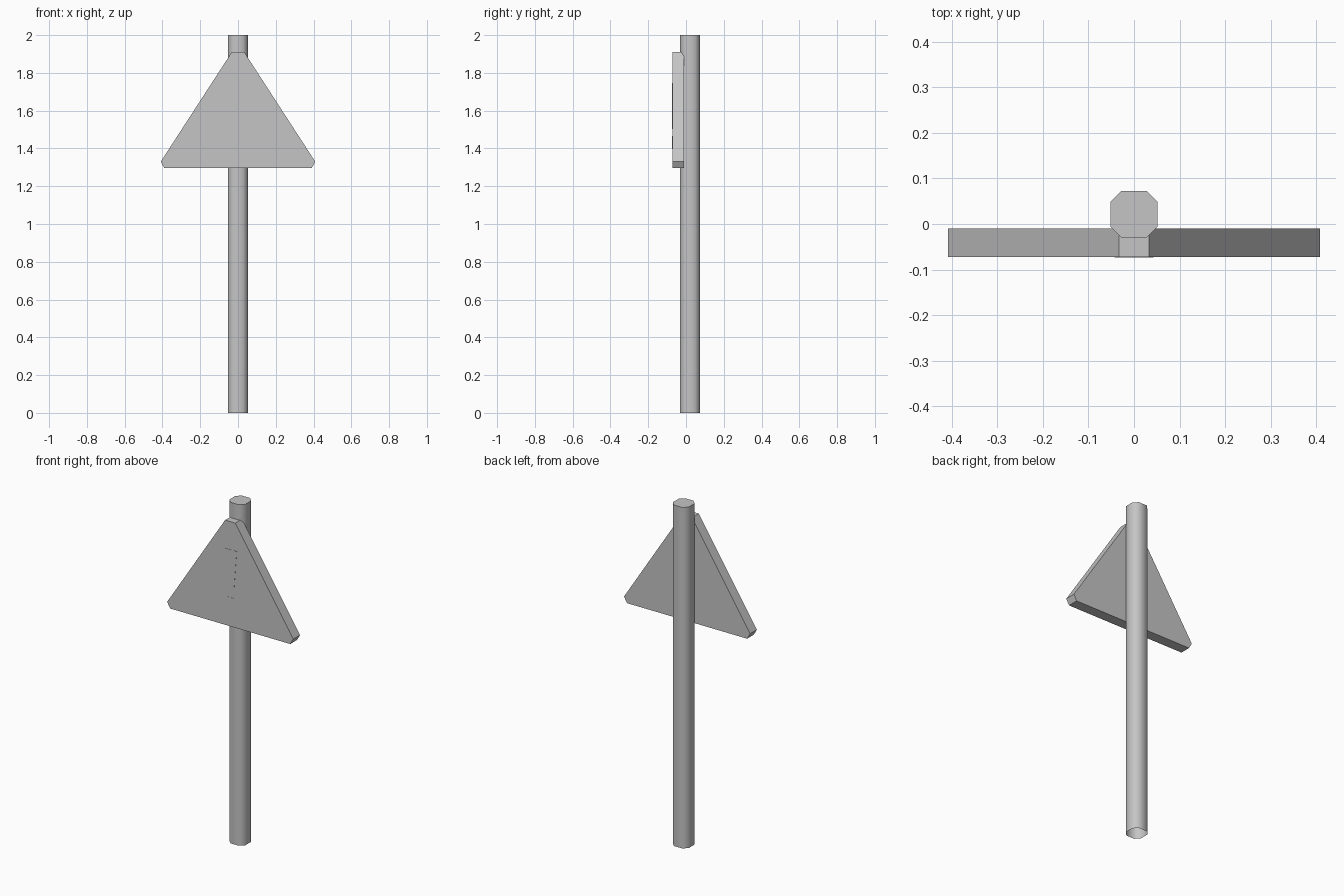
import bpy, bmesh, math

cube = bpy.data.objects.get("Cube")
if cube:
    bpy.data.objects.remove(cube, do_unlink=True)

grey = bpy.data.materials.new("plain grey")
grey.use_nodes = True
colour = (0.56, 0.56, 0.56, 1)
grey.diffuse_color = colour
grey.node_tree.nodes["Principled BSDF"].inputs["Base Color"].default_value = colour


def prism(name, outline, offset, open_start=False):
    """Extrude a closed 3D outline along an offset vector."""
    bm = bmesh.new()
    start = bm.faces.new([bm.verts.new(p) for p in outline])
    result = bmesh.ops.extrude_face_region(bm, geom=[start], use_keep_orig=True)
    moved = [v for v in result["geom"] if isinstance(v, bmesh.types.BMVert)]
    bmesh.ops.translate(bm, verts=moved, vec=offset)
    bmesh.ops.recalc_face_normals(bm, faces=bm.faces)
    if open_start:
        bmesh.ops.delete(bm, geom=[start], context="FACES_ONLY")
    mesh = bpy.data.meshes.new(name)
    bm.to_mesh(mesh)
    bm.free()
    mesh.materials.append(grey)
    obj = bpy.data.objects.new(name, mesh)
    bpy.context.collection.objects.link(obj)
    return obj


def mirrored(half, y):
    """Full outline in the XZ plane from its +x half, listed top to bottom."""
    right = [(x, y, z) for x, z in half]
    left = [(-x, y, z) for x, z in reversed(half)]
    return right + left


# Octagonal post: square with cut corners, open underneath
r, c, post_y = 0.052, 0.027, 0.021
quarter = [(r, -c), (r, c)]
ring = []
for i in range(4):
    a = i * math.pi / 2
    for x, y in quarter:
        ring.append((x * math.cos(a) - y * math.sin(a),
                     post_y + x * math.sin(a) + y * math.cos(a), 0))
post = prism("post", ring, (0, 0, 2), open_start=True)
bpy.ops.object.select_all(action="DESELECT")
bpy.context.view_layer.objects.active = post
post.select_set(True)
bpy.ops.object.shade_smooth_by_angle(angle=math.radians(60))

# Triangular board with clipped corners
front = -0.0725
prism("sign_board", mirrored([(0.033, 1.91), (0.409, 1.33), (0.39, 1.296)], front),
      (0, 0.063, 0))

# Warning mark on the board: tapered bar and square dot
prism("mark_bar", mirrored([(0.043, 1.746), (0.024, 1.503)], front), (0, -0.001, 0))
prism("mark_dot", mirrored([(0.032, 1.466), (0.032, 1.397)], front), (0, -0.001, 0))
